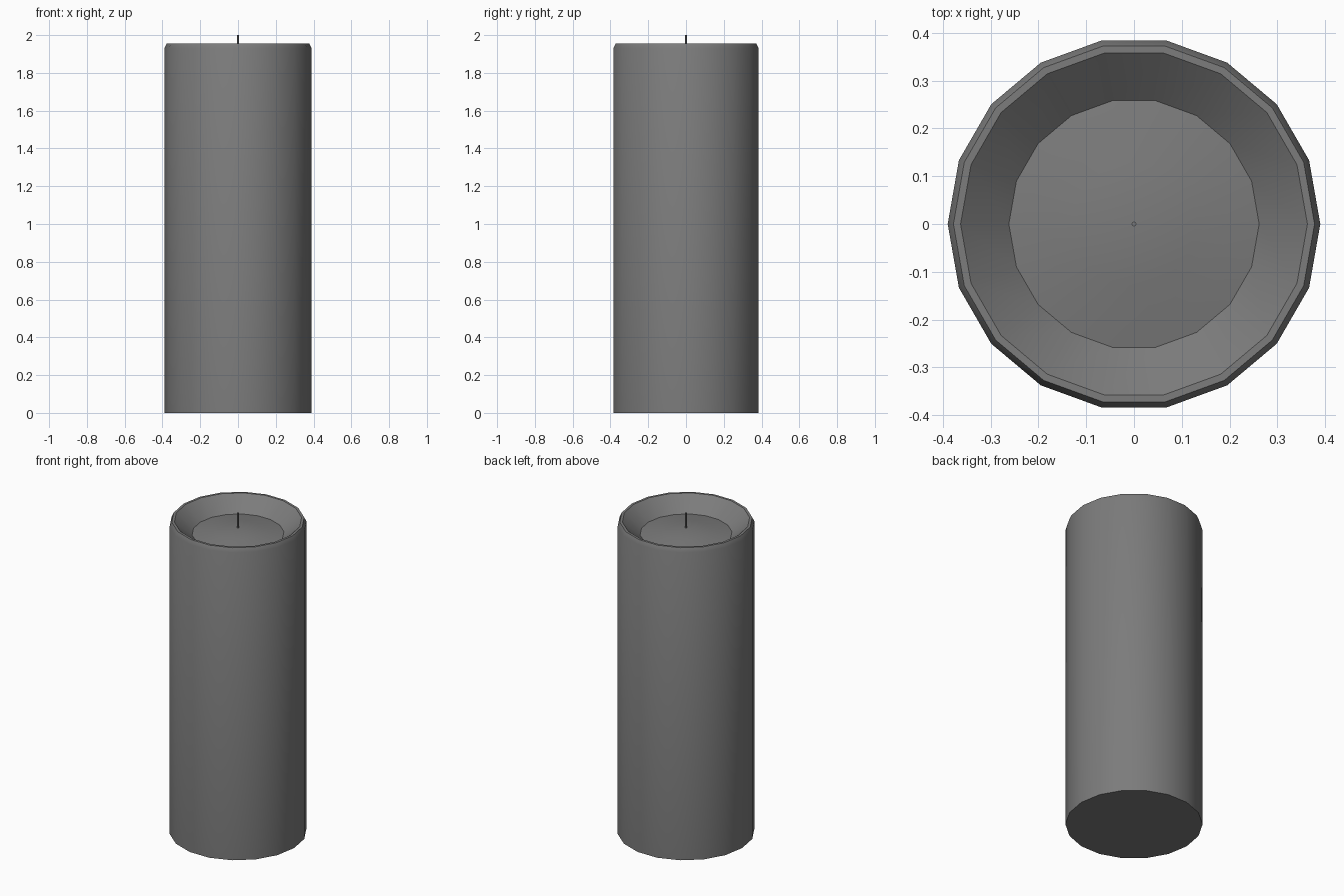
import bpy, bmesh, math

if "Cube" in bpy.data.objects:
    bpy.data.objects.remove(bpy.data.objects["Cube"])

SIDES = 18


def make_material(name, colour):
    mat = bpy.data.materials.new(name)
    mat.use_nodes = True
    mat.diffuse_color = colour
    mat.node_tree.nodes["Principled BSDF"].inputs["Base Color"].default_value = colour
    return mat


def lathe(name, profile, sides, mat):
    """Spin (radius, z) points around z; a zero radius closes with a fan."""
    bm = bmesh.new()
    rings = []
    for r, z in profile:
        count = sides if r else 1
        angles = [2 * math.pi * i / sides for i in range(count)]
        rings.append([bm.verts.new((r * math.cos(a), r * math.sin(a), z)) for a in angles])
    for low, high in zip(rings, rings[1:]):
        for i in range(sides):
            j = (i + 1) % sides
            if len(high) == 1:
                bm.faces.new((low[i], low[j], high[0]))
            else:
                bm.faces.new((low[i], low[j], high[j], high[i]))
    bm.faces.new(rings[0][::-1])
    mesh = bpy.data.meshes.new(name)
    bm.to_mesh(mesh)
    bm.free()
    mesh.materials.append(mat)
    obj = bpy.data.objects.new(name, mesh)
    bpy.context.collection.objects.link(obj)
    bpy.ops.object.select_all(action="DESELECT")
    obj.select_set(True)
    bpy.context.view_layer.objects.active = obj
    bpy.ops.object.shade_smooth_by_angle(angle=math.radians(35))
    return obj


grey = make_material("wax grey", (0.2, 0.2, 0.2, 1))

# Wax pillar: side, bevelled rim, sloping hollow and domed floor
lathe("wax_body", [(0.39, 0), (0.39, 1.93), (0.378, 1.955), (0.363, 1.955),
                   (0.262, 1.87), (0.13, 1.892), (0, 1.905)], SIDES, grey)

# Thin wick standing on the floor of the hollow
lathe("wick", [(0.005, 1.89), (0.005, 2), (0, 2)], 8, grey)
